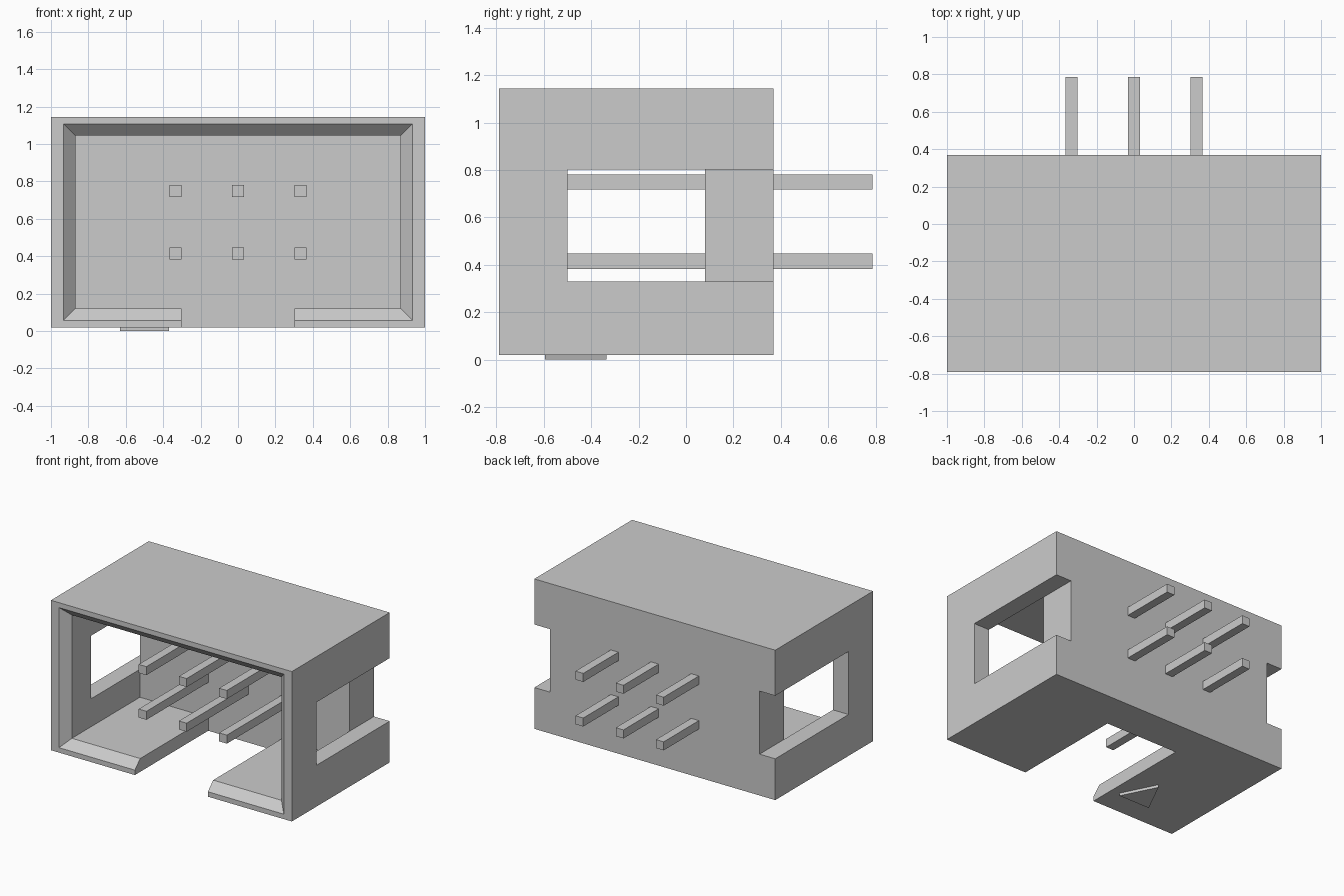
import bpy
import bmesh

if "Cube" in bpy.data.objects:
    bpy.data.objects.remove(bpy.data.objects["Cube"], do_unlink=True)

grey = bpy.data.materials.new("plain_grey")
grey.use_nodes = True
grey.diffuse_color = (0.6, 0.6, 0.6, 1)
grey.node_tree.nodes["Principled BSDF"].inputs["Base Color"].default_value = (0.6, 0.6, 0.6, 1)


def loft(name, ring_a, ring_b):
    """Closed solid between two matching rings of points."""
    bm = bmesh.new()
    a = [bm.verts.new(p) for p in ring_a]
    b = [bm.verts.new(p) for p in ring_b]
    bm.faces.new(a)
    bm.faces.new(b)
    for i in range(len(a)):
        j = (i + 1) % len(a)
        bm.faces.new((a[i], a[j], b[j], b[i]))
    bmesh.ops.recalc_face_normals(bm, faces=bm.faces)
    mesh = bpy.data.meshes.new(name)
    bm.to_mesh(mesh)
    bm.free()
    mesh.materials.append(grey)
    obj = bpy.data.objects.new(name, mesh)
    bpy.context.scene.collection.objects.link(obj)
    return obj


def prism(name, outline, z0, z1):
    """Plan outline extruded upward."""
    return loft(name, [(x, y, z0) for x, y in outline], [(x, y, z1) for x, y in outline])


def box(name, x0, x1, y0, y1, z0, z1):
    return prism(name, [(x0, y0), (x1, y0), (x1, y1), (x0, y1)], z0, z1)


def opening(y, half_width, z0, z1):
    """Upright rectangle at depth y."""
    w = half_width
    return [(-w, y, z0), (w, y, z0), (w, y, z1), (-w, y, z1)]


def cut(target, cutter):
    cutter.hide_render = True
    mod = target.modifiers.new("cut", 'BOOLEAN')
    mod.operation = 'DIFFERENCE'
    mod.solver = 'EXACT'
    mod.object = cutter
    bpy.context.view_layer.objects.active = target
    bpy.ops.object.modifier_apply(modifier=mod.name)
    bpy.data.objects.remove(cutter, do_unlink=True)


FRONT, BACK, FLOOR = -0.79, 0.37, 0.08
INNER, LOW, HIGH = 0.87, 0.12, 1.045   # cavity half width, bottom and top
LIP = 0.063                            # bevel around the mouth

# Housing with open front
housing = box("housing", -1, 1, FRONT, BACK, 0.02, 1.145)
cut(housing, box("cavity_cutter", -INNER, INNER, FRONT - 0.1, FLOOR, LOW, HIGH))

# Bevelled mouth, flaring past the front face
flare = LIP * 2
cut(housing, loft("mouth_cutter",
                  opening(FRONT + LIP, INNER, LOW, HIGH),
                  opening(FRONT - LIP, INNER + flare, LOW - flare, HIGH + flare)))

# Keying slot in the underside
cut(housing, box("slot_cutter", -0.303, 0.303, FRONT - 0.2, FLOOR, -0.2, 0.3))

# Side windows that continue as shallow notches to the back
for s in (-1, 1):
    plan = [(0.8, -0.5), (1.1, -0.5), (1.1, 0.5), (INNER, 0.5), (INNER, FLOOR), (0.8, FLOOR)]
    cut(housing, prism("window_cutter", [(s * x, y) for x, y in plan], 0.33, 0.803))

# Two rows of three contact pins
R = 0.032
for row, z in (("lower", 0.415), ("upper", 0.75)):
    for i in range(3):
        x = (i - 1) * 0.334
        box(f"{row}_pin_{i + 1}", x - R, x + R, -0.655, 0.787, z - R, z + R)

# Raised triangle marking the first pin, on the underside
prism("pin_marker", [(-0.63, -0.595), (-0.37, -0.595), (-0.5, -0.335)], 0, 0.02)
